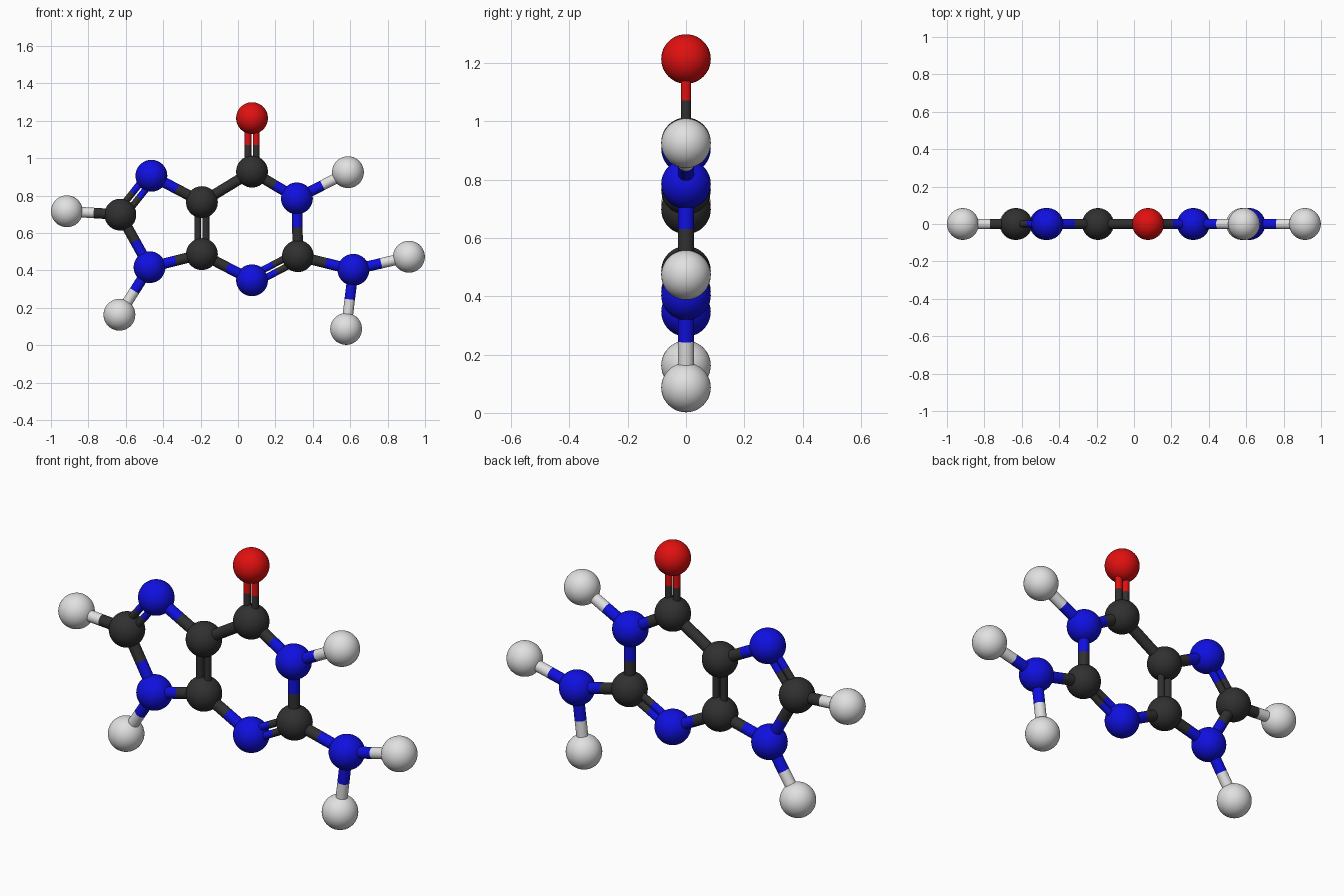
import bpy
from mathutils import Vector

cube = bpy.data.objects.get("Cube")
if cube:
    bpy.data.objects.remove(cube, do_unlink=True)

BALL_RADIUS = 0.085
SINGLE_RADIUS = 0.028
DOUBLE_RADIUS = 0.018
DOUBLE_OFFSET = 0.022


def make_material(name, rgb):
    mat = bpy.data.materials.new(name)
    mat.use_nodes = True
    mat.diffuse_color = (*rgb, 1)
    mat.node_tree.nodes["Principled BSDF"].inputs["Base Color"].default_value = (*rgb, 1)
    return mat


MATERIALS = {
    "carbon": make_material("charcoal", (0.03, 0.03, 0.03)),
    "nitrogen": make_material("blue", (0.005, 0.005, 0.75)),
    "oxygen": make_material("red", (0.75, 0.005, 0.005)),
    "hydrogen": make_material("light_grey", (0.75, 0.75, 0.75)),
}

# Atoms: name -> (x, z), all lying in the plane y = 0
ATOMS = {
    "oxygen_top": (0.075, 1.214),
    "carbon_top": (0.075, 0.928),
    "nitrogen_upper_left": (0.315, 0.785),
    "hydrogen_upper_left": (0.588, 0.925),
    "carbon_lower_left": (0.32, 0.476),
    "nitrogen_side": (0.617, 0.403),
    "hydrogen_side_outer": (0.914, 0.473),
    "hydrogen_side_lower": (0.578, 0.087),
    "nitrogen_bottom": (0.075, 0.347),
    "carbon_shared_lower": (-0.193, 0.487),
    "carbon_shared_upper": (-0.193, 0.765),
    "nitrogen_upper_right": (-0.463, 0.906),
    "carbon_right": (-0.629, 0.698),
    "hydrogen_right": (-0.915, 0.716),
    "nitrogen_lower_right": (-0.473, 0.417),
    "hydrogen_lower_right": (-0.634, 0.163),
}

SINGLE_BONDS = [
    ("carbon_top", "nitrogen_upper_left"),
    ("nitrogen_upper_left", "hydrogen_upper_left"),
    ("nitrogen_upper_left", "carbon_lower_left"),
    ("carbon_lower_left", "nitrogen_side"),
    ("nitrogen_side", "hydrogen_side_outer"),
    ("nitrogen_side", "hydrogen_side_lower"),
    ("nitrogen_bottom", "carbon_shared_lower"),
    ("carbon_shared_upper", "carbon_top"),
    ("carbon_shared_upper", "nitrogen_upper_right"),
    ("carbon_right", "hydrogen_right"),
    ("carbon_right", "nitrogen_lower_right"),
    ("nitrogen_lower_right", "carbon_shared_lower"),
    ("nitrogen_lower_right", "hydrogen_lower_right"),
]
DOUBLE_BONDS = [
    ("carbon_top", "oxygen_top"),
    ("carbon_lower_left", "nitrogen_bottom"),
    ("carbon_shared_lower", "carbon_shared_upper"),
    ("nitrogen_upper_right", "carbon_right"),
]


def position(atom):
    x, z = ATOMS[atom]
    return Vector((x, 0, z))


def finish(name, atom):
    obj = bpy.context.object
    obj.name = name
    obj.data.materials.append(MATERIALS[atom.split("_")[0]])
    bpy.ops.object.shade_smooth_by_angle()


def add_rod(name, atom, start, end, radius):
    axis = end - start
    bpy.ops.mesh.primitive_cylinder_add(
        vertices=24, radius=radius, depth=axis.length,
        location=(start + end) / 2,
        rotation=axis.to_track_quat("Z", "Y").to_euler())
    finish(name, atom)


# Each rod changes colour halfway between its two atoms
def add_bond(first, second, radius, offsets):
    a, b = position(first), position(second)
    middle = (a + b) / 2
    sideways = (b - a).cross(Vector((0, 1, 0))).normalized()
    for offset in offsets:
        shift = sideways * offset
        for atom, centre in ((first, a), (second, b)):
            add_rod("bond_half_" + atom, atom, centre + shift, middle + shift, radius)


# Balls
for atom in ATOMS:
    bpy.ops.mesh.primitive_uv_sphere_add(
        segments=40, ring_count=24, radius=BALL_RADIUS, location=position(atom))
    finish(atom + "_ball", atom)

# Single and double bonds
for first, second in SINGLE_BONDS:
    add_bond(first, second, SINGLE_RADIUS, (0,))
for first, second in DOUBLE_BONDS:
    add_bond(first, second, DOUBLE_RADIUS, (-DOUBLE_OFFSET, DOUBLE_OFFSET))
